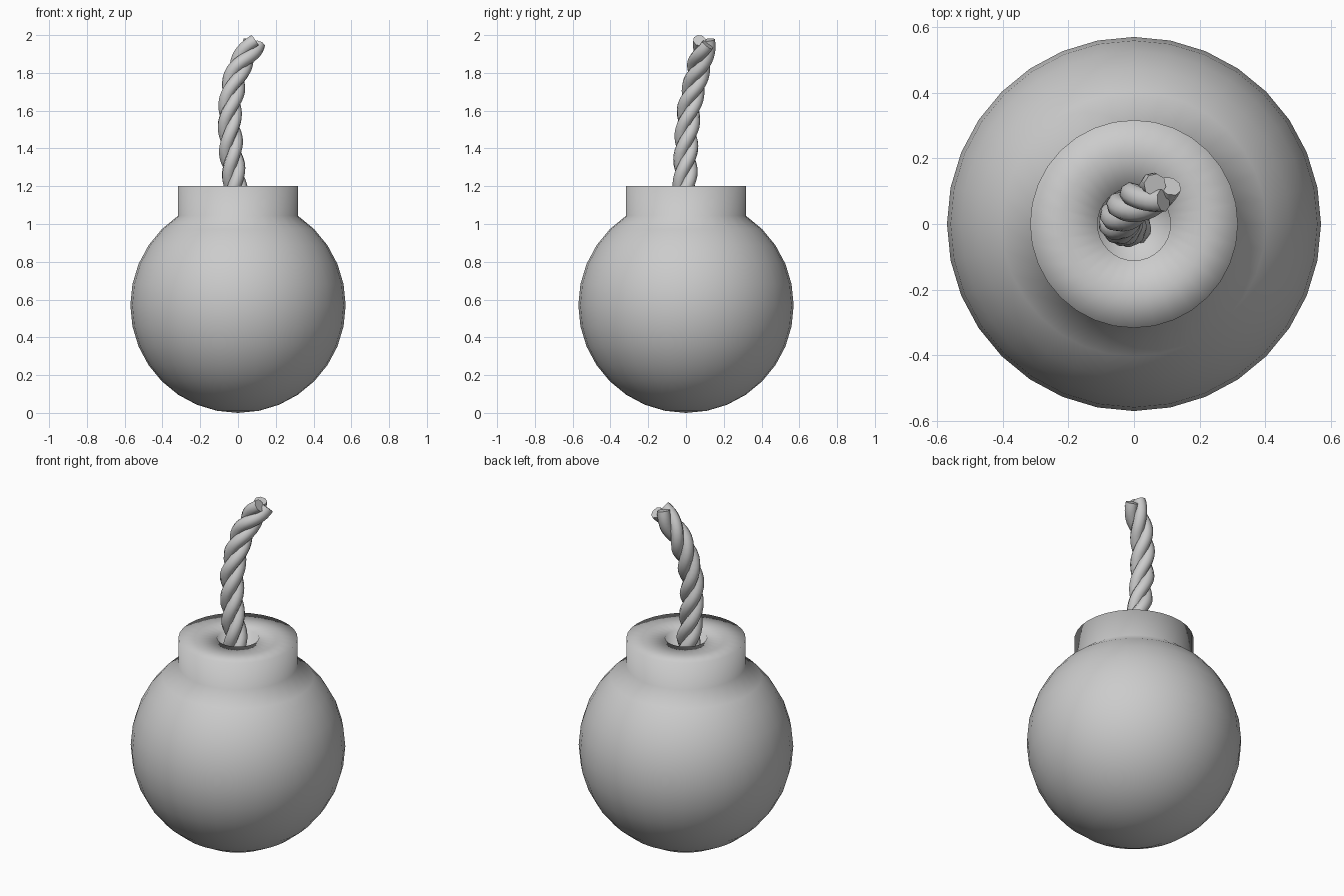
import bpy
import bmesh
from math import sin, cos, pi, radians
from mathutils import Vector

if "Cube" in bpy.data.objects:
    bpy.data.objects.remove(bpy.data.objects["Cube"], do_unlink=True)

# One plain grey for everything
GREY = (0.6, 0.6, 0.6, 1.0)
grey = bpy.data.materials.new("plain grey")
grey.use_nodes = True
grey.diffuse_color = GREY
bsdf = next(n for n in grey.node_tree.nodes if n.type == 'BSDF_PRINCIPLED')
bsdf.inputs["Base Color"].default_value = GREY

# Round body with raised neck and shallow fuse hole, as one lathed profile
R = 0.57
SEGMENTS = 32
NECK_TOP = 1.2


def ring(i):
    """Radius and height of the i-th sphere ring counted from the top."""
    a = 2 * pi * i / SEGMENTS
    return R * sin(a), R + R * cos(a)


profile = [ring(i) for i in range(16, 2, -1)]
profile += [(ring(i)[0], NECK_TOP) for i in (3, 2, 1)]
profile += [ring(1), ring(0)]

bm = bmesh.new()
verts = [bm.verts.new((r, 0, z)) for r, z in profile]
edges = [bm.edges.new(pair) for pair in zip(verts, verts[1:])]
bmesh.ops.spin(bm, geom=verts + edges, cent=(0, 0, 0), axis=(0, 0, 1),
               angle=2 * pi, steps=SEGMENTS)
bmesh.ops.remove_doubles(bm, verts=bm.verts, dist=0.0005)
bmesh.ops.recalc_face_normals(bm, faces=bm.faces)
for f in bm.faces:
    f.smooth = True
mesh = bpy.data.meshes.new("body")
bm.to_mesh(mesh)
bm.free()
mesh.materials.append(grey)
bpy.context.collection.objects.link(bpy.data.objects.new("body", mesh))

# Centre line of the bent fuse
path = [Vector(p) for p in (
    (-0.01, -0.005, 1.1), (-0.015, -0.005, 1.2), (-0.037, 0, 1.4),
    (-0.042, 0.016, 1.6), (-0.005, 0.06, 1.8), (0.088, 0.102, 1.965))]


def smooth_path(pts, steps=10):
    """Catmull-Rom interpolation through the points."""
    p = [2 * pts[0] - pts[1]] + pts + [2 * pts[-1] - pts[-2]]
    out = []
    for a, b, c, d in zip(p, p[1:], p[2:], p[3:]):
        for k in range(steps):
            t = k / steps
            out.append(0.5 * (2 * b + (c - a) * t
                              + (2 * a - 5 * b + 4 * c - d) * t ** 2
                              + (3 * b - a - 3 * c + d) * t ** 3))
    return out + [pts[-1]]


# Three twisted strands make the fuse rope
centre = smooth_path(path)
PITCH, OFFSET, STRAND_R = 0.4, 0.031, 0.035
curve = bpy.data.curves.new("fuse_rope", 'CURVE')
curve.dimensions = '3D'
curve.bevel_depth = STRAND_R
curve.bevel_resolution = 2
curve.use_fill_caps = True
for s in range(3):
    spline = curve.splines.new('POLY')
    spline.points.add(len(centre) - 1)
    angle = radians(146) + s * 2 * pi / 3
    for i in reversed(range(len(centre))):
        p = centre[i]
        lo, hi = max(i - 1, 0), min(i + 1, len(centre) - 1)
        tangent = (centre[hi] - centre[lo]).normalized()
        side = Vector((0, 1, 0)).cross(tangent).normalized()
        up = tangent.cross(side)
        q = p + OFFSET * (cos(angle) * side + sin(angle) * up)
        spline.points[i].co = (*q, 1)
        if i:
            angle -= 2 * pi * (p - centre[i - 1]).length / PITCH

rope = bpy.data.objects.new("fuse_rope", curve)
bpy.context.collection.objects.link(rope)
curve.materials.append(grey)
bpy.ops.object.select_all(action='DESELECT')
rope.select_set(True)
bpy.context.view_layer.objects.active = rope
bpy.ops.object.convert(target='MESH')
bpy.ops.object.shade_smooth_by_angle(angle=radians(60))
